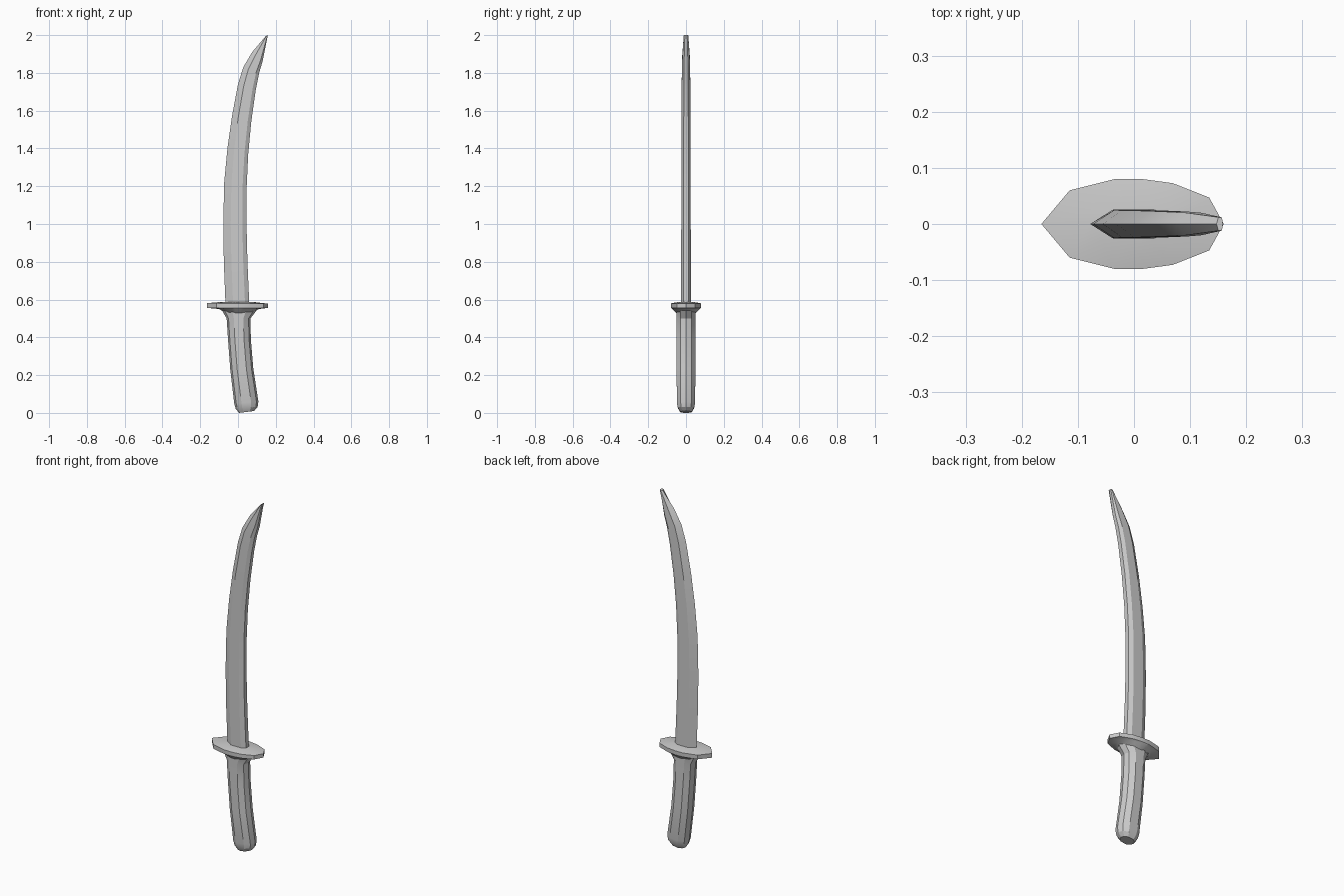
import bpy, bmesh, math

if "Cube" in bpy.data.objects:
    bpy.data.objects.remove(bpy.data.objects["Cube"])


def loft(name, section, rings):
    """Skin a section through rings (x_left, z_left, x_right, z_right, half_y)."""
    bm = bmesh.new()
    loops = []
    for xl, zl, xr, zr, hy in rings:
        loops.append([bm.verts.new((xl + (xr - xl) * t, hy * s, zl + (zr - zl) * t))
                      for t, s in section])
    n = len(section)
    for a, b in zip(loops, loops[1:]):
        for i in range(n):
            j = (i + 1) % n
            bm.faces.new((a[i], a[j], b[j], b[i]))
    bm.faces.new(loops[0][::-1])
    bm.faces.new(loops[-1])
    bmesh.ops.recalc_face_normals(bm, faces=bm.faces)
    me = bpy.data.meshes.new(name)
    bm.to_mesh(me)
    bm.free()
    ob = bpy.data.objects.new(name, me)
    bpy.context.collection.objects.link(ob)
    bpy.ops.object.select_all(action='DESELECT')
    ob.select_set(True)
    bpy.context.view_layer.objects.active = ob
    bpy.ops.object.shade_smooth_by_angle(angle=math.radians(25))
    return ob


def mirrored(half):
    """Close a half outline (t, s) by mirroring the points that lie off the axis."""
    return half + [(t, -s) for t, s in reversed(half) if s > 0]


# Blade: cutting edge on -x, chamfered spine on +x
loft("blade", mirrored([(0, 0), (.32, 1), (.82, 1), (1, .5)]), [
    (-.066, .57, .060, .57, .026),
    (-.075, .80, .050, .80, .026),
    (-.078, 1.00, .045, 1.00, .025),
    (-.073, 1.22, .046, 1.20, .025),
    (-.056, 1.40, .054, 1.37, .024),
    (-.032, 1.57, .070, 1.54, .024),
    (.000, 1.74, .094, 1.71, .023),
    (.028, 1.83, .112, 1.80, .022),
    (.075, 1.91, .130, 1.86, .020),
    (.147, 1.995, .158, 2.0, .012),
])

# Guard: pointed oval plate with slightly raised top and tapered underside
guard_half = [(0, 0), (.155, .75), (.40, 1), (.555, 1), (.72, .91), (.92, .59), (1, 0)]
loft("guard", mirrored(guard_half), [
    (-.060, .525, .068, .525, .046),
    (-.100, .550, .110, .550, .074),
    (-.163, .556, .160, .556, .079),
    (-.165, .581, .160, .578, .080),
    (-.080, .588, .075, .588, .036),
])

# Grip: ten-sided, curved towards +x at the bottom
grip_half = [(0, 0), (.08, .6), (.30, 1), (.70, 1), (.92, .6), (1, 0)]
loft("grip", mirrored(grip_half), [
    (.005, .000, .085, .010, .030),
    (-.012, .022, .104, .032, .043),
    (-.020, .050, .108, .060, .048),
    (-.041, .230, .081, .235, .050),
    (-.053, .390, .068, .390, .050),
    (-.060, .500, .066, .500, .049),
    (-.086, .545, .100, .545, .050),
])
